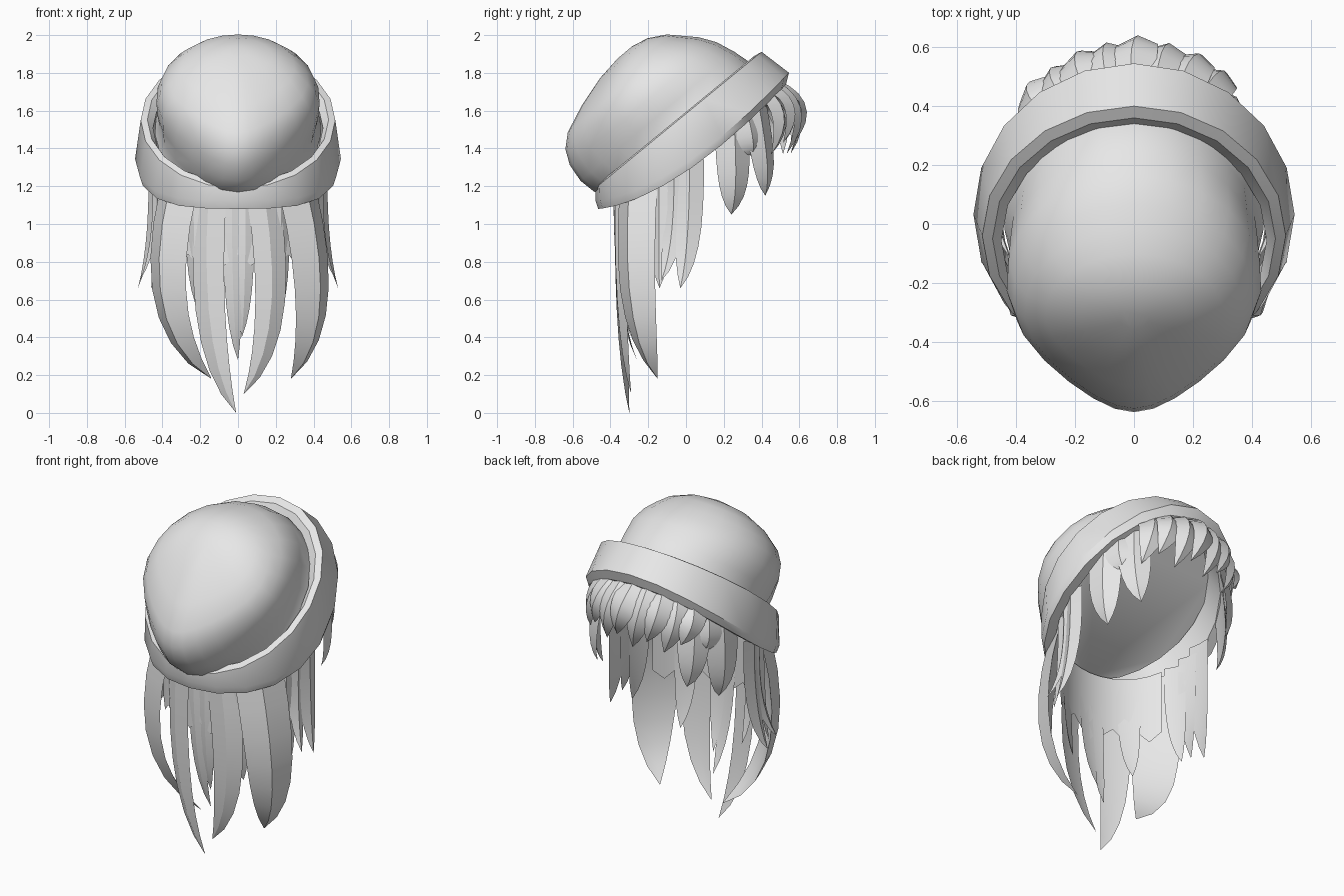
import bpy, bmesh, math
from mathutils import Vector

cube = bpy.data.objects.get("Cube")
if cube:
    bpy.data.objects.remove(cube)

GREY = bpy.data.materials.new("plain grey")
GREY.use_nodes = True
GREY.diffuse_color = (0.8, 0.8, 0.8, 1)
GREY.node_tree.nodes["Principled BSDF"].inputs["Base Color"].default_value = (0.8, 0.8, 0.8, 1)


def loft(name, rings, closed=True, wrap=False, cap_start=False, cap_end=False, angle=40):
    """Skin a list of equal-length point rings into one object."""
    bm = bmesh.new()
    rows = [[bm.verts.new(p) for p in ring] for ring in rings]
    n = len(rows[0])
    pairs = list(zip(rows, rows[1:]))
    if wrap:
        pairs.append((rows[-1], rows[0]))
    for low, high in pairs:
        for i in range(n if closed else n - 1):
            j = (i + 1) % n
            bm.faces.new((low[i], low[j], high[j], high[i]))
    if cap_start:
        bm.faces.new(rows[0][::-1])
    if cap_end:
        bm.faces.new(rows[-1])
    bmesh.ops.remove_doubles(bm, verts=bm.verts, dist=0.0005)
    bmesh.ops.recalc_face_normals(bm, faces=bm.faces)
    mesh = bpy.data.meshes.new(name)
    bm.to_mesh(mesh)
    bm.free()
    mesh.materials.append(GREY)
    obj = bpy.data.objects.new(name, mesh)
    bpy.context.collection.objects.link(obj)
    bpy.ops.object.select_all(action="DESELECT")
    obj.select_set(True)
    bpy.context.view_layer.objects.active = obj
    bpy.ops.object.shade_smooth_by_angle(angle=math.radians(angle))
    return obj


def hem(y):
    """Height of the band's lower edge."""
    return 1.08 + 0.66 * max(y + 0.47, 0) ** 1.6


def brim(y):
    """Height of the band's upper edge."""
    return 1.19 + 0.82 * (y + 0.48)


def oval(half_x, front, back, height, lift=0, steps=20):
    mid, half_y = (front + back) / 2, (back - front) / 2
    ring = []
    for i in range(steps):
        a = math.tau * i / steps
        y = mid - half_y * math.cos(a)
        ring.append((half_x * math.sin(a), y, height(y) + lift))
    return ring


# Folded band around the hat
loft("hat_band", [
    oval(0.45, -0.44, 0.33, brim, -0.03),
    oval(0.48, -0.46, 0.36, brim, 0.01),
    oval(0.515, -0.48, 0.40, brim),
    oval(0.545, -0.48, 0.545, hem, 0.045),
    oval(0.53, -0.465, 0.53, hem),
    oval(0.47, -0.41, 0.47, hem, 0.01),
], wrap=True, angle=35)

# Slouching crown: pear-shaped slices across a tilted axis, closed underneath
TILT = math.radians(40)
SLICES = [  # height along axis, low end, high end, half width, taper
    (1.14, 0.43, 1.44, 0.44, 0.15), (1.21, 0.38, 1.45, 0.415, 0.2),
    (1.30, 0.362, 1.425, 0.425, 0.28), (1.40, 0.372, 1.385, 0.432, 0.36),
    (1.48, 0.408, 1.33, 0.41, 0.4), (1.54, 0.475, 1.27, 0.37, 0.4),
    (1.60, 0.62, 1.21, 0.30, 0.4), (1.65, 0.79, 1.12, 0.18, 0.4),
    (1.67, 0.93, 1.03, 0.05, 0.4),
]
crown = []
for n, low, high, half, k in SLICES:
    ring = []
    for i in range(24):
        a = math.tau * i / 24
        c = math.cos(a)
        u = (low + high) / 2 - (high - low) / 2 * c
        taper = 1 - k * c ** 1.5 if c > 0 else 1 - 0.08 * c
        ring.append((half * math.sin(a) * taper,
                     u * math.cos(TILT) - n * math.sin(TILT),
                     u * math.sin(TILT) + n * math.cos(TILT)))
    crown.append(ring)
loft("hat_crown", crown, cap_start=True, cap_end=True, angle=60)

CENTRE = Vector((0, 0.05, 0))


def root_offset(deg):
    a = math.radians(deg)
    return Vector((0.45 * math.sin(a), -0.42 * math.cos(a), 0))


def strand(name, deg, tip, width, bulge_x, bulge_y=1.0, drop=0.7, ridge=0.35):
    """Tapered, ridged lock of hair along a bent path."""
    off = root_offset(deg)
    root = CENTRE + off
    root.z = hem(root.y) + 0.05
    tip = Vector(tip)
    bend = CENTRE + Vector((off.x * bulge_x, off.y * bulge_y, 0))
    bend.z = root.z + (tip.z - root.z) * drop
    out = off.normalized()
    rings = []
    for i in range(8):
        t = i / 7
        p = root * (1 - t) ** 2 + bend * 2 * t * (1 - t) + tip * t * t
        along = ((bend - root) * (1 - t) + (tip - bend) * t).normalized()
        side = along.cross(out).normalized()
        face = side.cross(along).normalized()
        w = width / 2 * (1 - t ** 3)
        rings.append([p + side * w, p + face * w * ridge, p - side * w, p + face * w * 0.1])
    return loft(name, rings, cap_start=True, angle=25)


# Sheet of hair joining the long locks under the band
sheet = []
for s in range(4):
    row = []
    for i in range(13):
        p = CENTRE + root_offset(-54 + 9 * i)
        top = hem(p.y) + 0.06
        p.z = top + (0.84 - 0.06 * (i % 2) - top) * s / 3
        row.append(p)
    sheet.append(row)
loft("hair_sheet", sheet, closed=False)

# Long locks hanging below the low side of the band
LONG = [  # root angle, tip, width, bulge across, bulge forward, ridge
    (-44, (-0.14, -0.15, 0.18), 0.28, 1.55, 1.15, 0.5),
    (44, (0.28, -0.15, 0.18), 0.28, 1.55, 1.15, 0.5),
    (-19, (-0.01, -0.30, 0.0), 0.18, 1.35, 1.0, 0.3),
    (17, (0.03, -0.29, 0.10), 0.18, 1.9, 1.0, 0.3),
    (-4, (0, -0.26, 0.28), 0.10, 1.0, 1.0, 0.3),
    (5, (0.02, -0.29, 0.4), 0.10, 1.0, 1.0, 0.3),
    (-30, (-0.20, -0.25, 0.52), 0.13, 1.0, 1.0, 0.3),
    (29, (0.22, -0.26, 0.5), 0.13, 1.0, 1.0, 0.3),
]
for k, (deg, tip, width, across, forward, ridge) in enumerate(LONG):
    strand(f"long_lock_{k + 1}", deg, tip, width, across, forward, 0.7, ridge)

# Shorter locks on both sides, and wisps at the temples
SIDE = [
    (64, (0.46, -0.14, 0.66), 0.13, 1.0), (75, (0.52, -0.13, 0.70), 0.12, 0.95),
    (86, (0.53, -0.03, 0.66), 0.15, 0.97), (117, (0.39, 0.24, 1.05), 0.20, 1.1),
    (128, (0.36, 0.35, 1.36), 0.18, 1.15), (138, (0.30, 0.42, 1.15), 0.19, 1.2),
]
for word, sign in (("left", 1), ("right", -1)):
    for k, (deg, (x, y, z), width, bulge) in enumerate(SIDE):
        strand(f"{word}_side_lock_{k + 1}", sign * deg, (sign * x, y, z), width, bulge, bulge)

# Fringe curling out from under the high side of the band
for k in range(8):
    deg = 151 + 10 * k
    tip = CENTRE + root_offset(deg - 8) * (1.2 + 0.04 * (k % 2))
    tip.z = 1.37 + 0.06 * (k % 2)
    bulge = 1.53 - 0.35 * abs(math.sin(math.radians(deg)))
    strand(f"fringe_lock_{k + 1}", deg, tip, 0.17, bulge, bulge, 0.3, 0.45)
